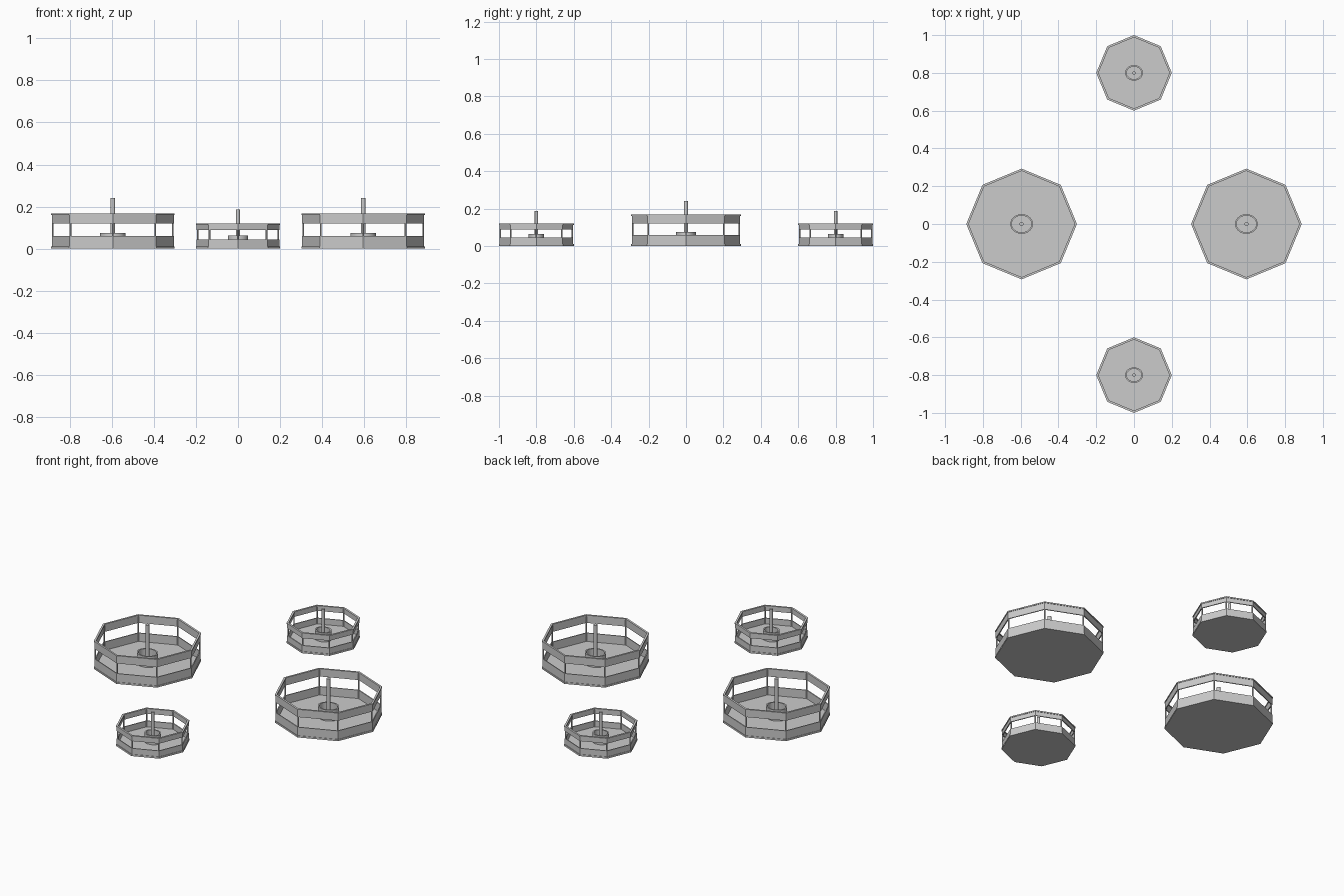
import bpy, math
from mathutils import Vector

if "Cube" in bpy.data.objects:
    bpy.data.objects.remove(bpy.data.objects["Cube"])


def finish(name, verts, faces, smooth=False):
    mesh = bpy.data.meshes.new(name)
    mesh.from_pydata(verts, [], faces)
    mesh.update()
    ob = bpy.data.objects.new(name, mesh)
    bpy.context.collection.objects.link(ob)
    if smooth:
        bpy.ops.object.select_all(action='DESELECT')
        ob.select_set(True)
        bpy.context.view_layer.objects.active = ob
        bpy.ops.object.shade_smooth_by_angle(angle=math.radians(35))
    return ob


def loop(c, rx, ry, z, n):
    return [(c[0] + rx * math.cos(2 * math.pi * i / n),
             c[1] + ry * math.sin(2 * math.pi * i / n), z) for i in range(n)]


def solid(name, c, rx, ry, z0, z1, n, smooth=False):
    v = loop(c, rx, ry, z0, n) + loop(c, rx, ry, z1, n)
    f = [(i, (i + 1) % n, n + (i + 1) % n, n + i) for i in range(n)]
    f += [tuple(range(n))[::-1], tuple(range(n, 2 * n))]
    return finish(name, v, f, smooth)


def ring(name, c, rx, ry, t, z0, z1, n, smooth=False):
    profile = [(0, z0), (0, z1), (t, z1), (t, z0)]
    v = [p for d, z in profile for p in loop(c, rx - d, ry - d, z, n)]
    f = []
    for k in range(4):
        a, b = k * n, (k + 1) % 4 * n
        f += [(a + i, a + (i + 1) % n, b + (i + 1) % n, b + i) for i in range(n)]
    return finish(name, v, f, smooth)


def tray(label, c, r, wall, rail, top, hub, hub_top, pole_r, pole_top):
    # floor, low wall and raised rail with its thin lip
    solid(label + "_floor", c, r, r, 0, 0.01, 8)
    ring(label + "_low_wall", c, r - 0.003, r - 0.003, 0.006, 0.01, wall, 8)
    ring(label + "_rail", c, r - 0.003, r - 0.003, 0.006, rail, top - 0.007, 8)
    ring(label + "_lip", c, r, r, 0.012, top - 0.007, top, 8)
    # thin corner posts
    for i, p in enumerate(loop(c, r - 0.008, r - 0.008, 0, 8)):
        solid(f"{label}_post_{i + 1}", p, 0.004, 0.004, 0.01, top - 0.007, 8)
    # oval hub cup and centre pole
    ring(label + "_hub", c, hub, hub * 0.87, 0.008, 0.01, hub_top, 32, True)
    solid(label + "_pole", c, pole_r, pole_r, 0.01, pole_top, 16, True)


for s, side in ((-1, "left"), (1, "right")):
    tray(side + "_large_tray", Vector((0.595 * s, 0)), 0.293,
         0.06, 0.12, 0.167, 0.06, 0.075, 0.011, 0.24)
for s, side in ((-1, "front"), (1, "back")):
    tray(side + "_small_tray", Vector((0, 0.8 * s)), 0.2,
         0.045, 0.088, 0.12, 0.047, 0.063, 0.009, 0.187)
